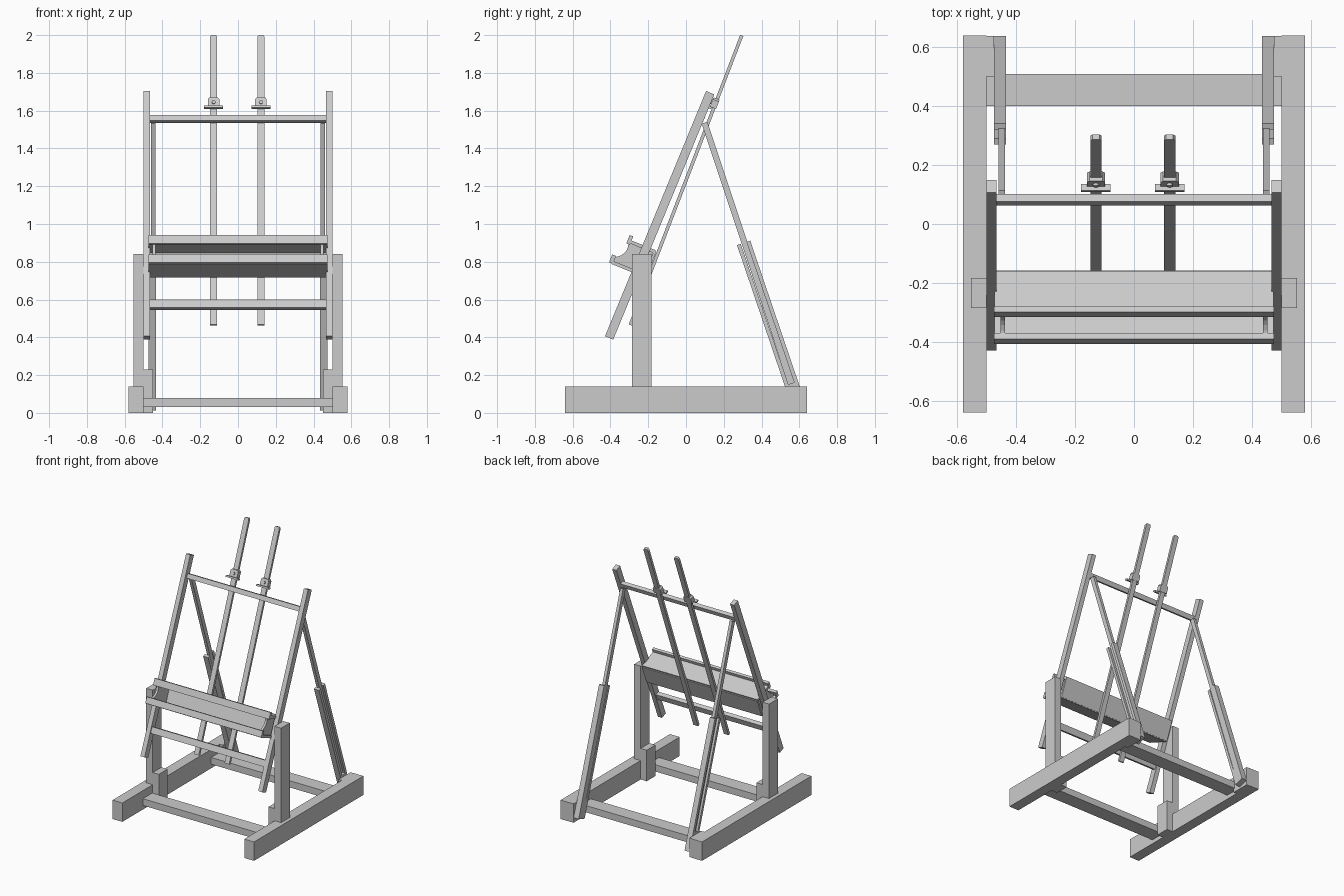
import bpy, bmesh, math
from mathutils import Matrix, Vector

if "Cube" in bpy.data.objects:
    bpy.data.objects.remove(bpy.data.objects["Cube"])


def extrude(name, pts, a, b, axis='x', matrix=None):
    """Extrude a flat profile: yz points along x, or xz points along y."""
    bm = bmesh.new()
    put = (lambda p, t: (t, p[0], p[1])) if axis == 'x' else (lambda p, t: (p[0], t, p[1]))
    lo = [bm.verts.new(put(p, a)) for p in pts]
    hi = [bm.verts.new(put(p, b)) for p in pts]
    n = len(pts)
    bm.faces.new(lo)
    bm.faces.new(hi[::-1])
    for i in range(n):
        j = (i + 1) % n
        bm.faces.new((lo[i], hi[i], hi[j], lo[j]))
    bmesh.ops.recalc_face_normals(bm, faces=bm.faces)
    if matrix:
        bm.transform(matrix)
    me = bpy.data.meshes.new(name)
    bm.to_mesh(me)
    bm.free()
    ob = bpy.data.objects.new(name, me)
    bpy.context.collection.objects.link(ob)
    return ob


def box(name, x0, x1, y0, y1, z0, z1, matrix=None):
    return extrude(name, [(y0, z0), (y1, z0), (y1, z1), (y0, z1)], x0, x1, 'x', matrix)


def beam(name, p, q, width, x0, x1, shift=0.0):
    """Straight bar between two yz points, optionally shifted sideways."""
    p, q = Vector(p), Vector(q)
    d = (q - p).normalized()
    n = Vector((-d.y, d.x))
    p, q, h = p + n * shift, q + n * shift, n * width / 2
    return extrude(name, [p - h, p + h, q + h, q - h], x0, x1)


rail_lo, rail_hi = Vector((-.407, .397)), Vector((.128, 1.695))
sleeve_lo, sleeve_hi = Vector((.602, .025)), Vector((.305, .90))
strut_hi = Vector((.098, 1.536))
slot_end = sleeve_lo.lerp(sleeve_hi, .15)

for side, s in (('left', -1), ('right', 1)):
    # base skid, upright post and joining blocks
    box(side + '_skid', s * .5, s * .58, -.64, .64, 0, .14)
    box(side + '_skid_rear_block', s * .475, s * .5, .5, .638, 0, .14)
    box(side + '_post', s * .5, s * .553, -.285, -.183, .14, .84)
    box(side + '_post_block', s * .45, s * .5, -.285, -.183, 0, .23)
    # leaning side rail
    beam(side + '_rail', rail_lo, rail_hi, .047, s * .466, s * .5)
    # telescopic rear strut running in a slotted sleeve
    beam(side + '_strut', slot_end, strut_hi, .032, s * .437, s * .46)
    for tag, k in (('front', 1), ('back', -1)):
        beam(f'{side}_sleeve_{tag}', sleeve_lo, sleeve_hi, .021, s * .434, s * .475, k * .0265)
    beam(side + '_sleeve_foot', sleeve_lo, slot_end, .034, s * .434, s * .475)
    # curved tray end bracket
    curve = [(-.38 + .075 * math.sin(t), .895 - .07 * math.cos(t))
             for t in [i * math.pi / 12 for i in range(7)]]
    extrude(side + '_tray_bracket',
            [(-.39, .795)] + curve + [(-.295, .905), (-.17, .852), (-.215, .722)],
            s * .437, s * .453)

# base cross bars
box('front_base_bar', -.5, .5, -.40, -.29, .03, .08)
box('rear_base_bar', -.5, .5, .40, .508, .03, .08)

# cross bars of the leaning frame
lean = math.radians(22.4)
for name, y, z, w, t in (('top_bar', .082, 1.557, .034, .028),
                         ('lower_bar', -.335, .573, .046, .03)):
    m = Matrix.Translation((0, y, z)) @ Matrix.Rotation(-lean, 4, 'X')
    box(name, -.466, .466, -t / 2, t / 2, -w / 2, w / 2, m)

# canvas tray: two sloped shelves with lips, closed by a back board
beam('upper_shelf', (-.293, .905), (-.163, .852), .018, -.473, .473)
beam('upper_lip', (-.306, .893), (-.289, .938), .02, -.475, .475)
beam('lower_shelf', (-.392, .797), (-.212, .724), .018, -.473, .473)
beam('lower_lip', (-.397, .793), (-.38, .835), .022, -.475, .475)
beam('tray_back_board', (-.217, .722), (-.165, .852), .014, -.473, .473)

# masts with sliding canvas clamps
for side, x in (('left', -.129), ('right', .121)):
    m = Matrix.Translation((x, -.295, .465)) @ Matrix.Rotation(-math.radians(21.05), 4, 'X')
    extrude(side + '_mast',
            [(-.019, 0), (.019, 0), (.019, 1.632), (.012, 1.643), (-.012, 1.643), (-.019, 1.632)],
            -.009, .009, 'y', m)
    extrude(side + '_clamp_block',
            [(-.031, 1.23), (.031, 1.23), (.031, 1.272), (.022, 1.283), (-.022, 1.283), (-.031, 1.272)],
            -.022, .013, 'y', m)
    box(side + '_clamp_ledge', -.05, .05, -.037, -.012, 1.22, 1.232, m)
    ring = [(.01 * math.cos(i * math.pi / 6), 1.255 + .01 * math.sin(i * math.pi / 6)) for i in range(12)]
    extrude(side + '_clamp_knob', ring, -.03, -.02, 'y', m)
